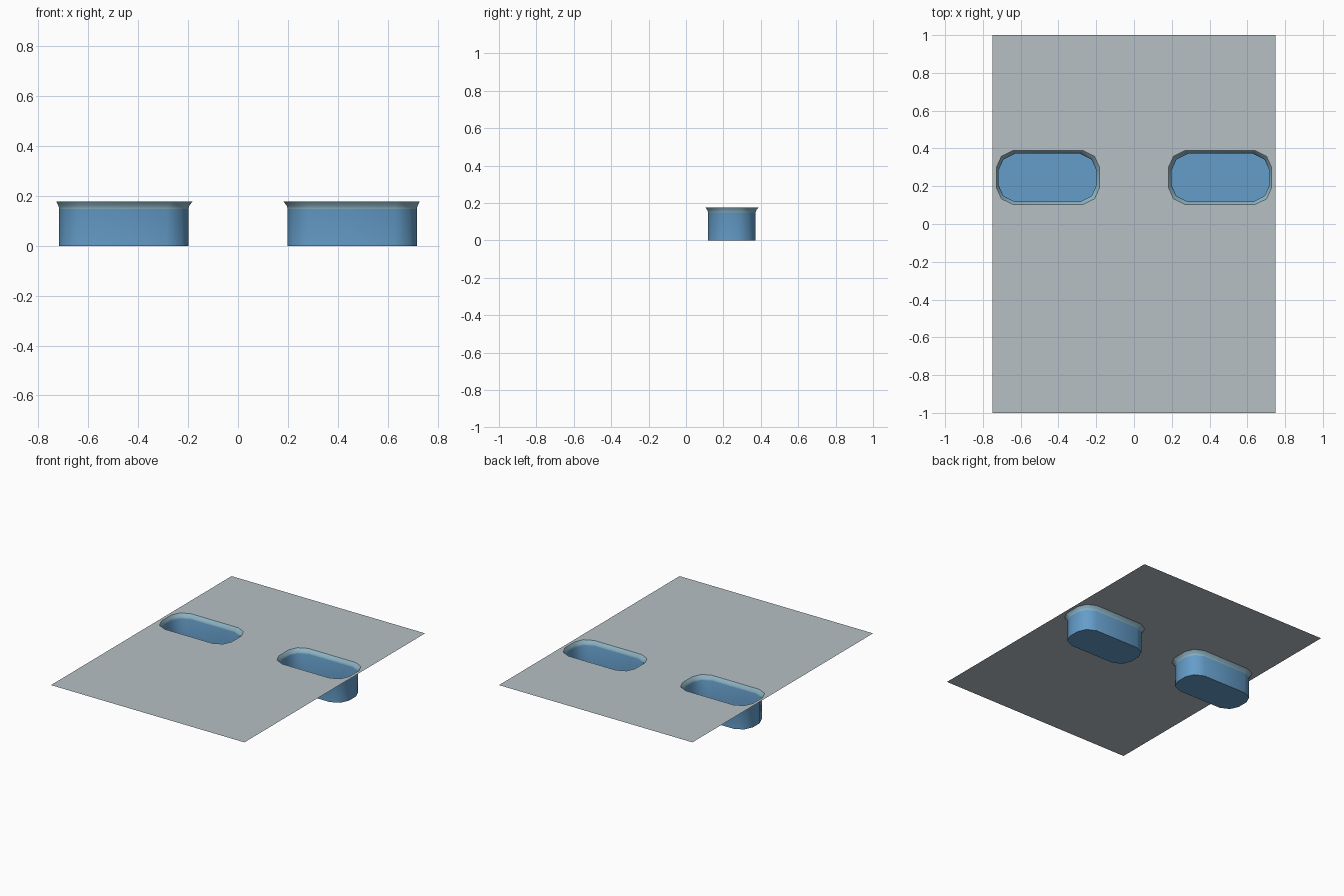
import bpy, bmesh

if "Cube" in bpy.data.objects:
    bpy.data.objects.remove(bpy.data.objects["Cube"])

TOP = 0.177


def material(name, rgb):
    m = bpy.data.materials.new(name)
    m.diffuse_color = (*rgb, 1)
    m.use_nodes = True
    m.node_tree.nodes["Principled BSDF"].inputs["Base Color"].default_value = m.diffuse_color
    return m


grey = material("sheet grey", (0.47, 0.53, 0.56))
pale = material("pale blue rim", (0.27, 0.46, 0.56))
blue = material("basin blue", (0.13, 0.34, 0.59))


def finish(name, bm, mats, angle=0.7):
    me = bpy.data.meshes.new(name)
    bm.to_mesh(me)
    bm.free()
    for m in mats:
        me.materials.append(m)
    ob = bpy.data.objects.new(name, me)
    bpy.context.collection.objects.link(ob)
    bpy.ops.object.select_all(action='DESELECT')
    ob.select_set(True)
    bpy.context.view_layer.objects.active = ob
    bpy.ops.object.shade_smooth_by_angle(angle=angle)
    return ob


def outline(side, x0, x1, y0, y1):
    """Twelve-sided rounded slot, mirrored by side."""
    a, b = 0.088, 0.026          # corner lengths
    cx, cy = (x0 + x1) / 2, (y0 + y1) / 2
    hx, hy = (x1 - x0) / 2, (y1 - y0) / 2
    q = [(hx, hy - a), (hx - b, hy - 0.03), (hx - a, hy)]
    pts = q + [(-x, y) for x, y in reversed(q)]
    pts += [(-x, -y) for x, y in pts]
    return [(side * (cx + x), cy + y) for x, y in pts]


RIM = (0.183, 0.728, 0.103, 0.389)
WALL = (0.199, 0.717, 0.118, 0.372)
NECK = (0.196, 0.720, 0.115, 0.375)


def ring(bm, pts, z):
    return [bm.verts.new((x, y, z)) for x, y in pts]


# Flat sheet with two openings
bm = bmesh.new()
loops = [[(-0.75, -1), (0.75, -1), (0.75, 1), (-0.75, 1)],
         outline(-1, *RIM), outline(1, *RIM)]
edges = []
for pts in loops:
    vs = ring(bm, pts, TOP)
    edges += [bm.edges.new((vs[i - 1], vs[i])) for i in range(len(vs))]
bmesh.ops.triangle_fill(bm, use_beauty=True, edges=edges, normal=(0, 0, 1))
for f in bm.faces:
    f.normal_update()
    if f.normal.z < 0:
        f.normal_flip()
finish("top_sheet", bm, [grey])

# Sunken basins: flared lip, pale rim band, straight wall and floor
for side, label in ((-1, "left"), (1, "right")):
    bm = bmesh.new()
    levels = [(RIM, TOP, 0), (NECK, 0.160, 0), (WALL, 0.148, 1), (WALL, 0, 2)]
    prev = None
    for size, z, mat in levels:
        cur = ring(bm, outline(side, *size), z)
        if prev:
            for i in range(len(cur)):
                f = bm.faces.new((prev[i - 1], prev[i], cur[i], cur[i - 1]))
                f.material_index = mat
        prev = cur
    bm.faces.new(prev).material_index = 2
    bmesh.ops.recalc_face_normals(bm, faces=bm.faces)
    # the open side faces up, so the floor must look upward
    bm.faces.ensure_lookup_table()
    if bm.faces[-1].normal.z < 0:
        bmesh.ops.reverse_faces(bm, faces=bm.faces)
    finish(label + "_basin", bm, [pale, pale, blue], 0.8)
